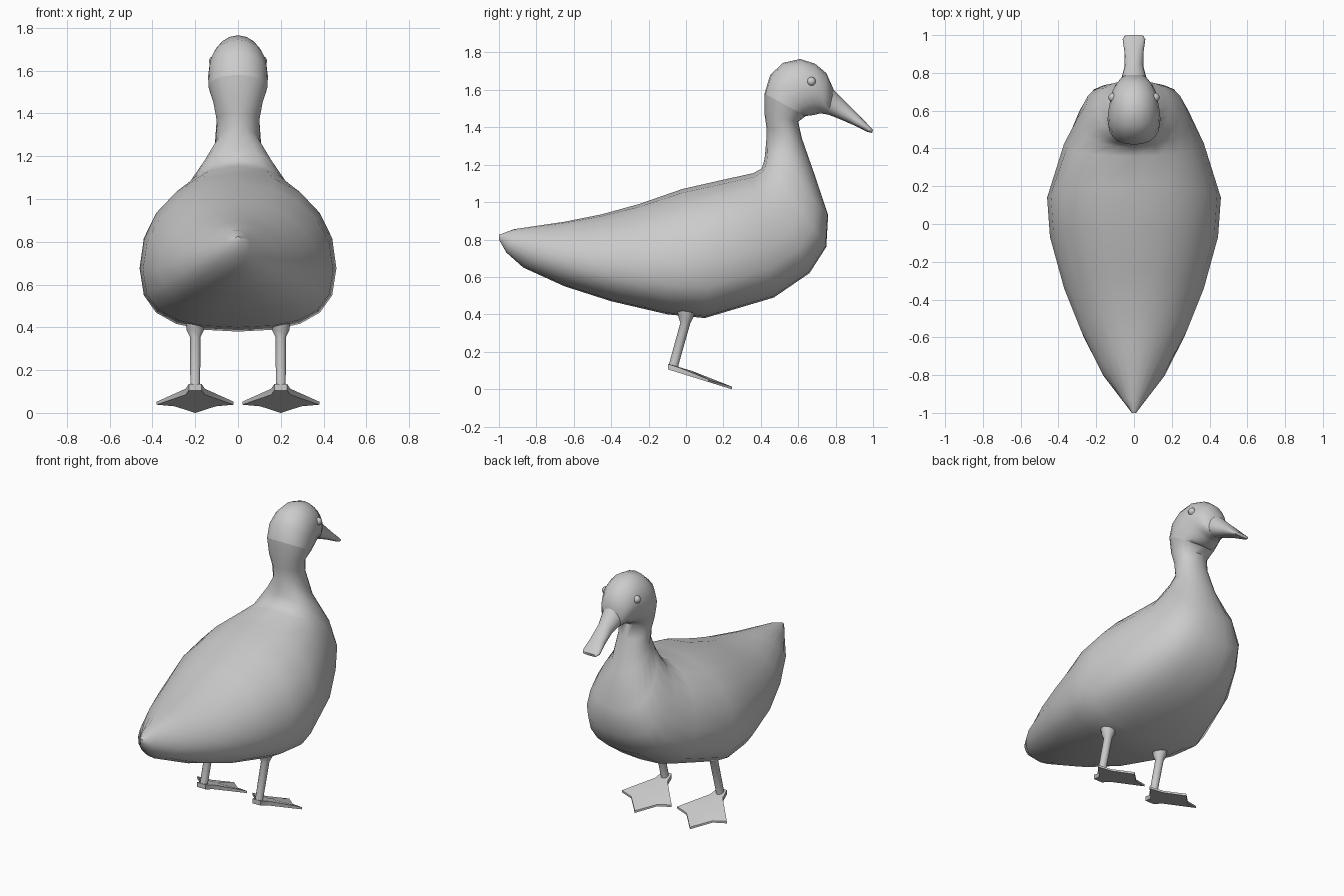
import bpy, bmesh, math

if "Cube" in bpy.data.objects:
    bpy.data.objects.remove(bpy.data.objects["Cube"])

grey = bpy.data.materials.new("plain grey")
grey.diffuse_color = (0.6, 0.6, 0.6, 1)
grey.use_nodes = True
grey.node_tree.nodes["Principled BSDF"].inputs["Base Color"].default_value = grey.diffuse_color


def finish(bm, name, angle=60):
    bmesh.ops.recalc_face_normals(bm, faces=bm.faces)
    me = bpy.data.meshes.new(name)
    bm.to_mesh(me)
    bm.free()
    me.materials.append(grey)
    ob = bpy.data.objects.new(name, me)
    bpy.context.collection.objects.link(ob)
    bpy.ops.object.select_all(action='DESELECT')
    ob.select_set(True)
    bpy.context.view_layer.objects.active = ob
    bpy.ops.object.shade_smooth_by_angle(angle=math.radians(angle))
    return ob


def loft(name, rings, sides, cx=0):
    """Each ring: upper/back point (y, z), lower/front point (y, z),
    half width, bias of widest place to the second point, roundness power."""
    bm = bmesh.new()
    loops = []
    for y0, z0, y1, z1, w, bias, p in rings:
        loop = []
        for i in range(sides):
            t = 2 * math.pi * i / sides
            c, s = math.cos(t), math.sin(t)
            u = math.copysign(abs(c) ** (2 / p), c)
            x = math.copysign(abs(s) ** (2 / p), s)
            k = (1 - u) / 2 + bias / 2 * s * s
            loop.append(bm.verts.new((cx + w * x, y0 + (y1 - y0) * k, z0 + (z1 - z0) * k)))
        loops.append(loop)
    for a, b in zip(loops, loops[1:]):
        for i in range(sides):
            j = (i + 1) % sides
            bm.faces.new((a[i], a[j], b[j], b[i]))
    bm.faces.new(loops[0])
    bm.faces.new(loops[-1])
    return finish(bm, name)


# Body, neck and head: one skin bending from the tail up to the bill
loft("body_neck_and_head", [
    (-1.0, .825, -1.0, .80, .012, 0, 2),
    (-.92, .855, -.96, .73, .055, 0, 2),
    (-.65, .895, -.87, .65, .17, .1, 2),
    (-.45, .935, -.65, .55, .28, .15, 2.1),
    (-.25, .99, -.40, .47, .37, .2, 2.2),
    (-.02, 1.07, -.10, .40, .445, .2, 2.3),
    (.20, 1.12, .10, .38, .46, .2, 2.3),
    (.36, 1.155, .47, .49, .37, .2, 2.3),
    (.405, 1.18, .66, .62, .30, .2, 2.3),
    (.42, 1.23, .75, .76, .255, .25, 2.2),
    (.425, 1.28, .76, .93, .19, .25, 2.1),
    (.43, 1.34, .69, 1.14, .11, .1, 2),
    (.43, 1.40, .62, 1.34, .10, 0, 2),
    (.42, 1.47, .60, 1.43, .115, 0, 2.1),
    (.42, 1.58, .64, 1.46, .137, 0, 2.2)], 20)

loft("head", [
    (.42, 1.58, .64, 1.46, .137, 0, 2.2),
    (.45, 1.68, .66, 1.463, .14, 0, 2.2),
    (.52, 1.745, .68, 1.465, .136, 0, 2.1),
    (.61, 1.765, .70, 1.47, .126, 0, 2),
    (.69, 1.74, .715, 1.473, .115, 0, 2),
    (.75, 1.69, .73, 1.473, .096, .1, 2),
    (.79, 1.60, .76, 1.468, .068, .1, 2)], 20)

# Bill: flattens and widens towards the tip
loft("bill", [
    (.77, 1.63, .74, 1.474, .075, .1, 2),
    (.79, 1.60, .76, 1.468, .066, .1, 2),
    (.86, 1.53, .82, 1.445, .049, .1, 2),
    (.93, 1.46, .90, 1.41, .051, .1, 2.3),
    (.985, 1.402, .97, 1.375, .06, 0, 2.5),
    (1.0, 1.388, .995, 1.37, .048, 0, 2.5)], 16)

# Outline of one webbed foot seen from above: x, y, thickness
outline = [(-.03, -.095, .03), (.03, -.095, .03), (.045, -.03, .028),
           (.18, .12, .014), (.095, .145, .012), (0, .245, .014),
           (-.095, .145, .012), (-.18, .12, .014), (-.045, -.03, .028)]

for side, label in ((-1, "left"), (1, "right")):
    cx = .2 * side
    # Leg, flaring into the belly
    loft(label + "_leg", [
        (-.055, .45, .055, .45, .05, 0, 2),
        (-.04, .385, .04, .385, .042, 0, 2),
        (-.03, .355, .024, .355, .026, 0, 2),
        (-.092, .13, -.04, .13, .024, 0, 2),
        (-.095, .105, -.04, .09, .026, 0, 2)], 10, cx)

    # Foot: sloping plate with a raised middle
    bm = bmesh.new()
    slope = lambda y: .105 - (y + .095) * .31
    low = [bm.verts.new((cx + x, y, slope(y))) for x, y, h in outline]
    top = [bm.verts.new((cx + x, y, slope(y) + h)) for x, y, h in outline]
    ridge = bm.verts.new((cx, .03, slope(.03) + .032))
    base = bm.verts.new((cx, .03, slope(.03)))
    n = len(outline)
    for i in range(n):
        j = (i + 1) % n
        bm.faces.new((low[i], low[j], top[j], top[i]))
        bm.faces.new((top[i], top[j], ridge))
        bm.faces.new((low[j], low[i], base))
    finish(bm, label + "_foot", 35)

    # Eye
    bm = bmesh.new()
    bmesh.ops.create_uvsphere(bm, u_segments=12, v_segments=8, radius=.024)
    bmesh.ops.translate(bm, verts=bm.verts, vec=(.112 * side, .67, 1.645))
    finish(bm, label + "_eye")
